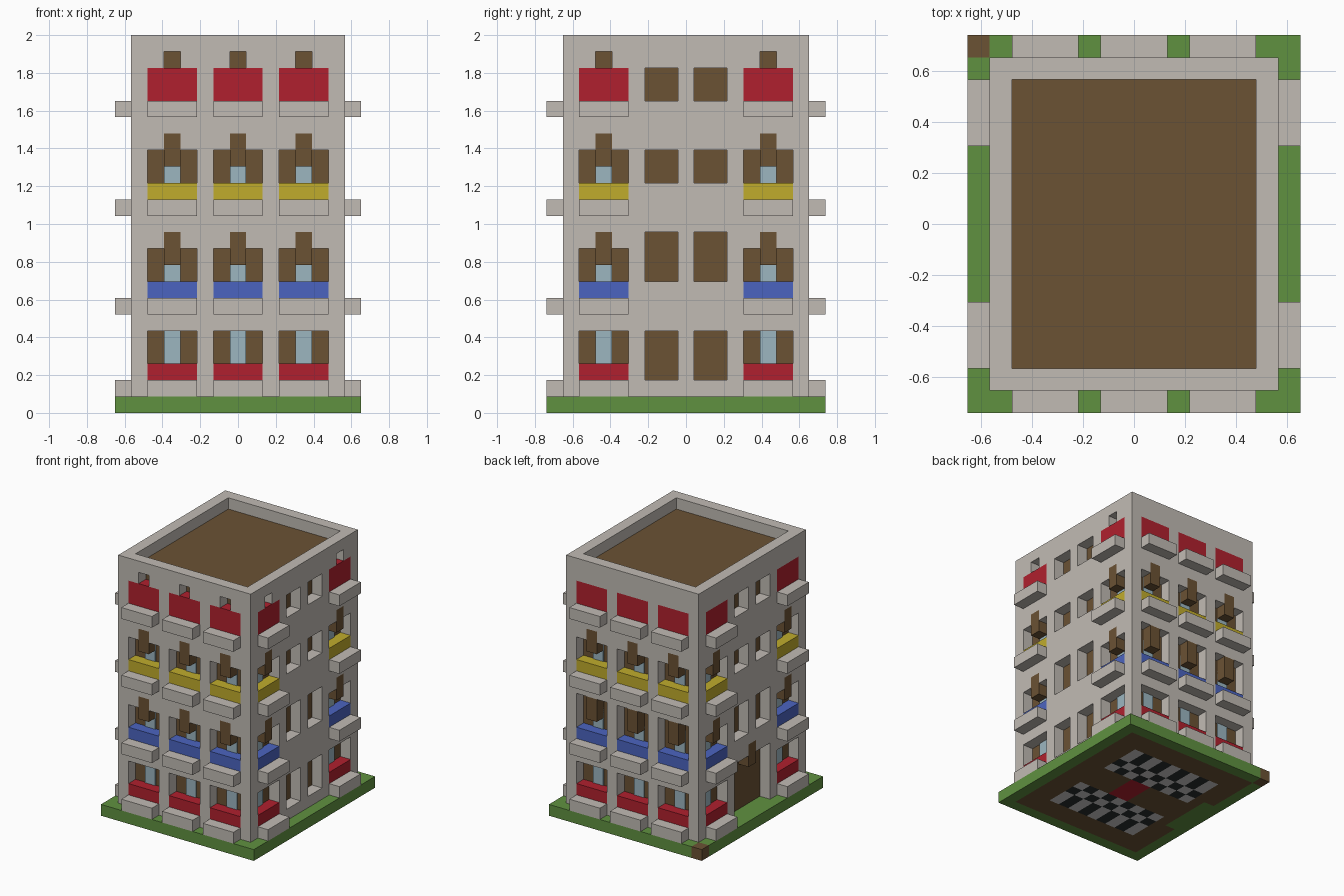
import bpy, bmesh
from math import radians
from mathutils import Matrix, Vector

if "Cube" in bpy.data.objects:
    bpy.data.objects.remove(bpy.data.objects["Cube"], do_unlink=True)

V = 2 / 46                      # half a building block; all sizes are in this unit


def material(name, *rgb):
    lin = [(c / 255 / 12.92) if c < 11 else ((c / 255 + 0.055) / 1.055) ** 2.4 for c in rgb]
    m = bpy.data.materials.new(name)
    m.use_nodes = True
    m.diffuse_color = (*lin, 1)
    m.node_tree.nodes["Principled BSDF"].inputs["Base Color"].default_value = (*lin, 1)
    return m


WALL = material("pale stone", 193, 187, 180)
WOOD = material("brown wood", 107, 82, 52)
RED = material("red", 176, 32, 46)
YELLOW = material("yellow", 192, 172, 44)
BLUE = material("blue", 75, 100, 192)
GREEN = material("grass green", 96, 145, 64)
GLASS = material("pale blue glass", 156, 182, 192)
TILE = material("light tile", 205, 204, 204)
BLACK = material("black tile", 40, 44, 44)


def finish(bm, name, *mats):
    bmesh.ops.recalc_face_normals(bm, faces=bm.faces)
    bmesh.ops.scale(bm, vec=(V, V, V), verts=bm.verts)
    mesh = bpy.data.meshes.new(name)
    bm.to_mesh(mesh)
    bm.free()
    for m in mats:
        mesh.materials.append(m)
    bpy.context.collection.objects.link(bpy.data.objects.new(name, mesh))


def add_box(bm, lo, hi, turn=Matrix()):
    lo, hi = Vector(lo), Vector(hi)
    m = turn @ Matrix.Translation((lo + hi) / 2) @ Matrix.Diagonal((*(hi - lo), 1))
    bmesh.ops.create_cube(bm, size=1, matrix=m)


def boxes(name, mat, turn, items):
    """Boxes on one facade: (u0, u1, y0, y1, z0, z1), facade turned to its side."""
    if items:
        bm = bmesh.new()
        for u0, u1, y0, y1, z0, z1 in items:
            add_box(bm, (u0, y0, z0), (u1, y1, z1), turn)
        finish(bm, name, mat)


def cell_slab(bm, cols, rows):
    """Flat slab of 2 x 2 cells, centred, from z = 0 to z = 2."""
    bmesh.ops.create_grid(bm, x_segments=cols, y_segments=rows, size=1,
                          matrix=Matrix.Diagonal((cols, rows, 1, 1)))


def thicken(bm):
    new = bmesh.ops.extrude_face_region(bm, geom=bm.faces[:])["geom"]
    bmesh.ops.translate(bm, vec=(0, 0, 2),
                        verts=[g for g in new if isinstance(g, bmesh.types.BMVert)])


# Lawn slab, with the tiled floor on its underside and one wooden corner
bm = bmesh.new()
cell_slab(bm, 15, 17)
thicken(bm)
for f in bm.faces:
    x, y, z = f.calc_center_median()
    if x < -13 + 0.01 and y > 15 - 0.01:
        f.material_index = 1
    elif z < 0.1 and abs(x) < 13 and abs(y) < 15 and not (x < -11 and abs(y) < 5):
        f.material_index = 1
        if abs(x) < 9 and 3 < abs(y) < 11:
            f.material_index = 2 + (round(x / 2) + round((y - 1) / 2)) % 2
        elif -1 < x < 3 and abs(y) < 3:
            f.material_index = 4
finish(bm, "lawn_base", GREEN, WOOD, TILE, BLACK, RED)

# Wooden interior, its top is the roof deck
bm = bmesh.new()
add_box(bm, (-11, -13, 2), (11, 13, 44))
finish(bm, "wooden_core", WOOD)

# Storeys: sill height and planter colour, from the ground up
STOREYS = [(4, RED, "ground"), (14, BLUE, "second"), (26, YELLOW, "third"), (38, RED, "top")]
PLAIN = [(4, 10), (16, 22), (28, 32), (38, 42)]


def facade(side, angle, half, columns):
    turn = Matrix.Rotation(radians(angle), 4, "Z")
    face, inner = -half, -half + 2
    narrow = len(columns) == 2
    holes, balconies, panes, hangers = [], [], [], []

    for sill, colour, storey in STOREYS:
        top = storey == "top"
        high = side == "back" and storey == "second"
        band = []
        for c in columns:
            balconies.append((c - 3, c + 3, face - 2, face, sill - 2, sill))
            band.append((c - 3, c + 3, face, inner, sill, sill + (4 if top else 2)))
            holes.append((c - 3, c + 3, sill, sill + (4 if top else 8 if high else 6)))
            if top:
                if side in ("front", "right"):
                    holes.append((c - 1, c + 1, sill + 4, sill + 6))
                continue
            panes.append((c - 1, c + 1, inner - 0.2, inner, sill + 2, sill + 6))
            if storey != "ground":
                holes.append((c - 1, c + 1, sill + 6, sill + 8))
                hangers.append((c - 1, c + 1, face, inner, sill + 4, sill + 8))
        boxes(f"{side}_{storey}_planters", colour, turn, band)

    # Plain windows, and the doorway on one side
    if narrow:
        for z0, z1 in PLAIN:
            if side == "left" and z0 == 4:
                holes += [(-5, 5, 2, 12), (-1, 1, 12, 14)]
                hangers.append((-1, 1, face, inner, 10, 14))
            else:
                holes += [(c - 2, c + 2, z0, z1) for c in (-3, 3)]

    boxes(f"{side}_balconies", WALL, turn, balconies)
    boxes(f"{side}_window_panes", GLASS, turn, panes)
    boxes(f"{side}_wooden_shutters", WOOD, turn, hangers)

    # Wall panel: a cell grid with the openings removed, then thickened
    bm = bmesh.new()
    cell_slab(bm, 13, 22)
    cut = []
    for f in bm.faces:
        u, z, _ = f.calc_center_median()
        z += 24
        if any(a < u < b and lo < z < hi for a, b, lo, hi in holes):
            cut.append(f)
    bmesh.ops.delete(bm, geom=cut, context="FACES")
    thicken(bm)
    stand = Matrix.Translation((0, inner, 24)) @ Matrix.Rotation(radians(90), 4, "X")
    bmesh.ops.transform(bm, matrix=turn @ stand, verts=bm.verts)
    finish(bm, f"{side}_wall", WALL)


facade("front", 0, 15, (-8, 0, 8))
facade("right", 90, 13, (-10, 10))
facade("back", 180, 15, (-8, 0, 8))
facade("left", 270, 13, (-10, 10))
